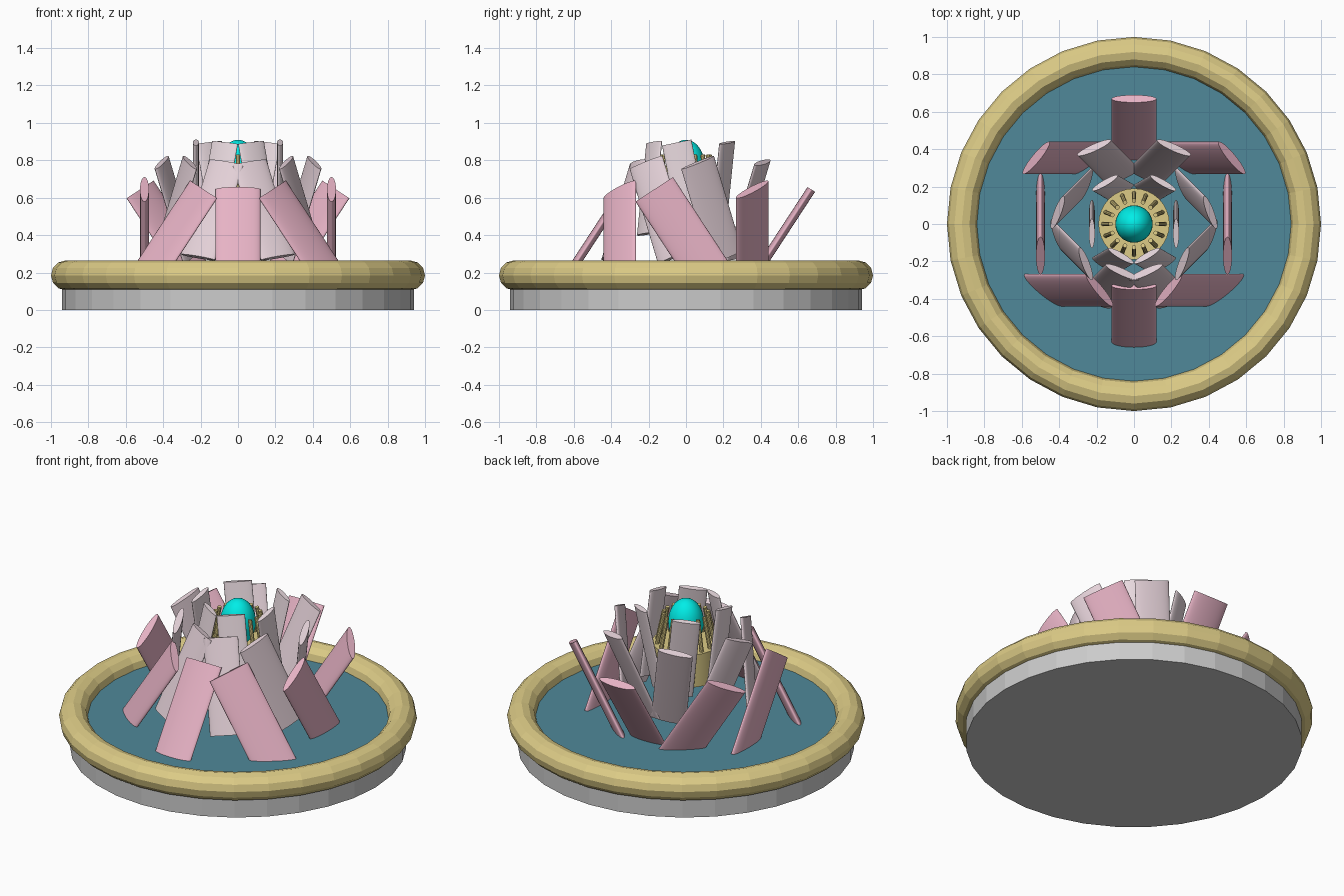
import bpy
from math import cos, sin, pi
from mathutils import Matrix, Vector

if "Cube" in bpy.data.objects:
    bpy.data.objects.remove(bpy.data.objects["Cube"])


def material(name, r, g, b):
    m = bpy.data.materials.new(name)
    m.diffuse_color = (r, g, b, 1)
    m.use_nodes = True
    m.node_tree.nodes["Principled BSDF"].inputs["Base Color"].default_value = m.diffuse_color
    return m


GOLD = material("gold", 0.72, 0.60, 0.24)
PINK = material("pink", 0.80, 0.45, 0.56)
PALE = material("pale_pink", 0.78, 0.64, 0.69)
BLUSH = material("blush", 0.84, 0.72, 0.76)
CYAN = material("cyan", 0.0, 0.85, 0.80)
WATER = material("water", 0.08, 0.25, 0.32)


def finish(name, mat=None, smooth=False):
    ob = bpy.context.object
    ob.name = name
    if mat:
        ob.data.materials.append(mat)
    if smooth:
        bpy.ops.object.shade_smooth_by_angle()
    return ob


def cylinder(name, r, z0, z1, mat=None, sides=32, smooth=False):
    bpy.ops.mesh.primitive_cylinder_add(vertices=sides, radius=r, depth=z1 - z0,
                                        location=(0, 0, (z0 + z1) / 2))
    return finish(name, mat, smooth)


def petal_ring(name, count, start, radius, z, half_len, wide, thin, tilt, mat):
    # flattened, tilted cylinders whose lean turns twice as fast as their position
    for i in range(count):
        a = start + 2 * pi * i / count
        bpy.ops.mesh.primitive_cylinder_add(vertices=32, radius=1, depth=2)
        ob = finish(f"{name}_{i + 1}", mat, True)
        ob.data.transform(
            Matrix.Rotation(2 * a, 4, 'Z') @ Matrix.Rotation(tilt, 4, 'X')
            @ Matrix.Rotation(-a, 4, 'Z') @ Matrix.Diagonal((thin, wide, half_len, 1)))
        ob.location = (radius * cos(a), radius * sin(a), z)


# Basin: stone disc, water surface and gold rim
cylinder("basin", 0.94, 0, 0.185)
bpy.ops.mesh.primitive_circle_add(vertices=32, radius=0.86, fill_type='NGON',
                                  location=(0, 0, 0.186))
finish("water", WATER)
bpy.ops.mesh.primitive_torus_add(major_segments=32, minor_segments=12, major_radius=0.92,
                                 minor_radius=0.08, location=(0, 0, 0.185))
finish("basin_rim", GOLD)

# Three rings of petals
petal_ring("outer_petal", 8, 0, 0.50, 0.385, 0.31, 0.12, 0.024, 0.58, PINK)
petal_ring("middle_petal", 8, pi / 8, 0.36, 0.535, 0.275, 0.10, 0.02, 0.40, PALE)
petal_ring("inner_petal", 6, 0, 0.225, 0.65, 0.25, 0.08, 0.016, 0.20, BLUSH)

# Flower heart: seed pod, stamens and jewel
cylinder("seed_pod", 0.19, 0.45, 0.65, GOLD, smooth=True)
for i in range(16):
    a = 2 * pi * i / 16
    low = Vector((0.165 * cos(a), 0.165 * sin(a), 0.64))
    high = Vector((0.125 * cos(a), 0.125 * sin(a), 0.83))
    bpy.ops.mesh.primitive_cylinder_add(vertices=10, radius=0.012, depth=(high - low).length,
                                        location=(low + high) / 2)
    stamen = finish(f"stamen_{i + 1}", GOLD, True)
    stamen.rotation_euler = (high - low).to_track_quat('Z', 'Y').to_euler()
bpy.ops.mesh.primitive_uv_sphere_add(segments=32, ring_count=16, radius=0.1,
                                     location=(0, 0, 0.77))
jewel = finish("jewel", CYAN, True)
jewel.scale = (1, 1, 1.4)
